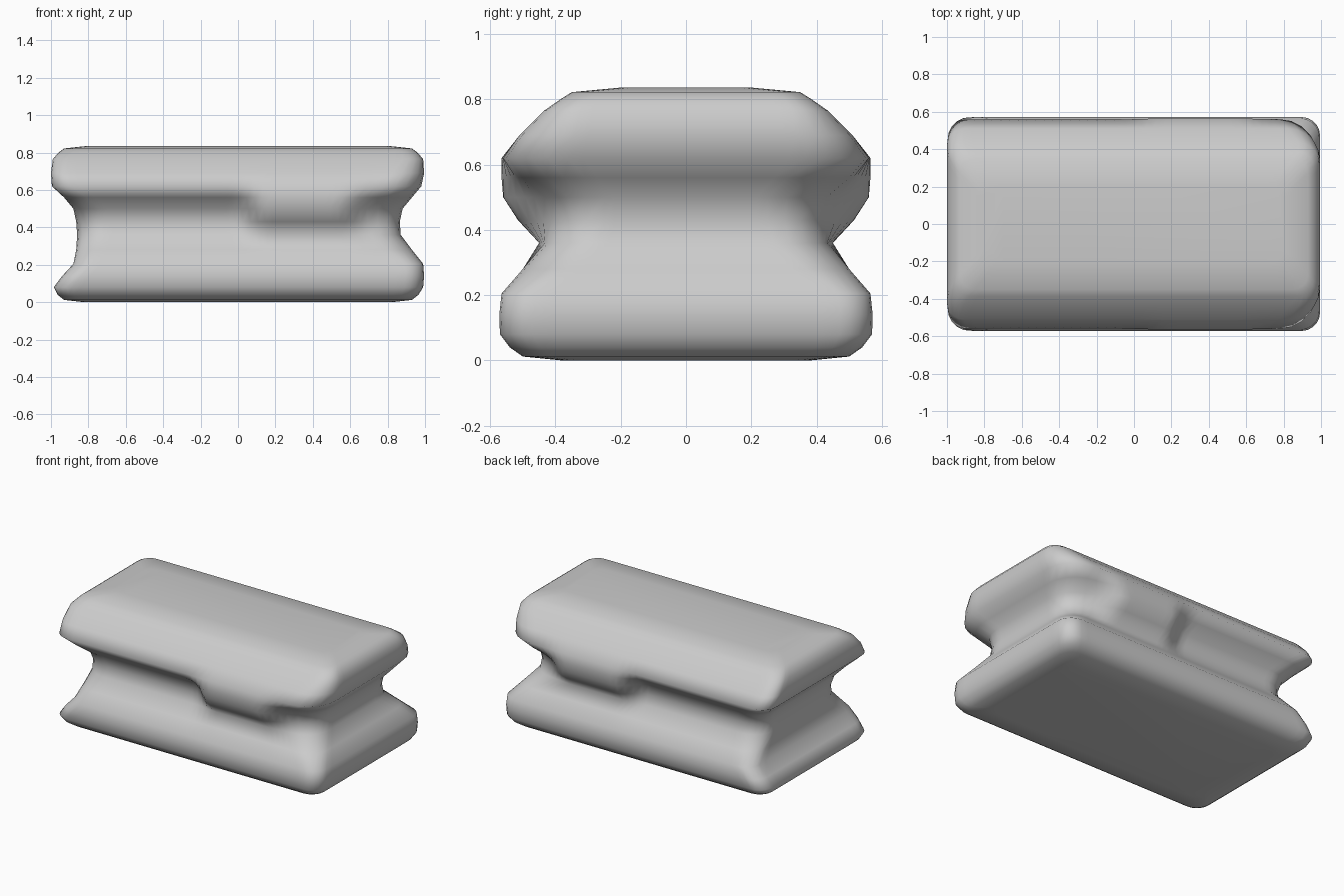
import bpy, bmesh, math

if "Cube" in bpy.data.objects:
    bpy.data.objects.remove(bpy.data.objects["Cube"])

grey = bpy.data.materials.new("plain grey")
grey.diffuse_color = (0.6, 0.6, 0.6, 1)
grey.use_nodes = True
grey.node_tree.nodes["Principled BSDF"].inputs["Base Color"].default_value = grey.diffuse_color

# profile rings: z, left x, right x, half depth, half depth at the bulge, corner cut, right corner cut
RINGS = [
    (0.000, -0.82, 0.82, 0.38, 0.38, 0.08, 0.08),
    (0.012, -0.93, 0.93, 0.50, 0.50, 0.09, 0.09),
    (0.040, -0.965, 0.965, 0.54, 0.54, 0.09, 0.09),
    (0.080, -0.985, 0.99, 0.57, 0.57, 0.10, 0.10),
    (0.140, -0.94, 0.995, 0.572, 0.572, 0.10, 0.10),
    (0.205, -0.88, 0.99, 0.565, 0.565, 0.10, 0.10),
    (0.280, -0.865, 0.93, 0.50, 0.50, 0.12, 0.13),
    (0.360, -0.86, 0.87, 0.43, 0.45, 0.15, 0.16),
    (0.430, -0.865, 0.865, 0.42, 0.515, 0.15, 0.17),
    (0.500, -0.88, 0.88, 0.44, 0.56, 0.14, 0.19),
    (0.560, -0.93, 0.93, 0.51, 0.565, 0.12, 0.20),
    (0.620, -0.995, 0.98, 0.56, 0.565, 0.10, 0.20),
    (0.690, -1.00, 0.995, 0.51, 0.51, 0.09, 0.17),
    (0.765, -0.99, 0.99, 0.435, 0.435, 0.08, 0.11),
    (0.800, -0.96, 0.96, 0.385, 0.385, 0.08, 0.08),
    (0.822, -0.93, 0.93, 0.35, 0.35, 0.08, 0.08),
    (0.836, -0.80, 0.80, 0.20, 0.20, 0.06, 0.06),
]


def smooth(a, b, x):
    t = min(1, max(0, (x - a) / (b - a)))
    return t * t * (3 - 2 * t)


def ring(z, x0, x1, hy, hb, cl, cr, n=36, m=8, k=5):
    """Rounded rectangle whose long sides swell by the bulge weight."""
    half = []
    for i in range(1, m):                     # half of the right end
        half.append((x1, (hy - cr) * i / m))
    for i in range(k):                        # right corner
        a = math.pi / 2 * i / k
        half.append((x1 - cr + cr * math.cos(a), hy - cr + cr * math.sin(a)))
    for i in range(n + 1):                    # long side
        half.append((x1 - cr + (x0 + cl - x1 + cr) * i / n, hy))
    for i in range(1, k + 1):                 # left corner
        a = math.pi / 2 * (1 + i / k)
        half.append((x0 + cl + cl * math.cos(a), hy - cl + cl * math.sin(a)))
    for i in range(1, m):                     # half of the left end
        half.append((x0, (hy - cl) * (1 - i / m)))
    pts = []
    for x, y in half:
        w = smooth(-0.02, 0.16, x) * (1 - smooth(0.52, 0.76, x))
        pts.append((x, y * (1 + w * (hb / hy - 1)), z))
    mirrored = [(x, -y, z) for x, y, z in reversed(pts)]
    return [(x1, 0, z)] + pts + [(x0, 0, z)] + mirrored


# waisted block lofted through the rings
bm = bmesh.new()
loops = [[bm.verts.new(p) for p in ring(*r)] for r in RINGS]
for a, b in zip(loops, loops[1:]):
    for i in range(len(a)):
        j = (i + 1) % len(a)
        bm.faces.new((a[i], a[j], b[j], b[i]))
bm.faces.new(list(reversed(loops[0])))
bm.faces.new(loops[-1])
bmesh.ops.recalc_face_normals(bm, faces=bm.faces)
for f in bm.faces:
    f.smooth = True
me = bpy.data.meshes.new("waisted_block")
bm.to_mesh(me)
bm.free()
me.materials.append(grey)
obj = bpy.data.objects.new("waisted_block", me)
bpy.context.collection.objects.link(obj)
